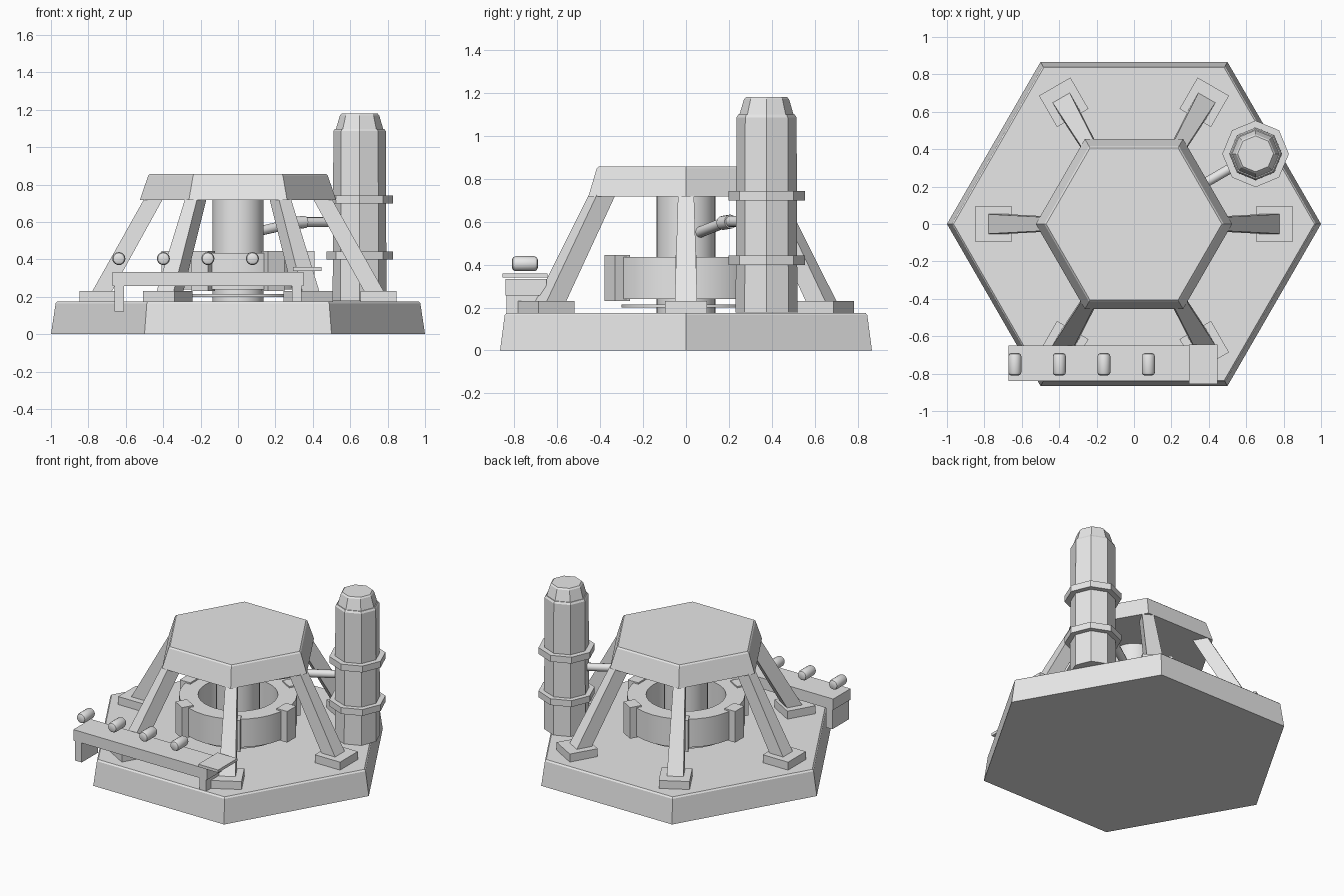
import bpy, bmesh, math
from mathutils import Vector, Matrix

if "Cube" in bpy.data.objects:
    bpy.data.objects.remove(bpy.data.objects["Cube"])

grey = bpy.data.materials.new("plain_grey")
grey.diffuse_color = (0.8, 0.8, 0.8, 1)
grey.use_nodes = True
grey.node_tree.nodes["Principled BSDF"].inputs["Base Color"].default_value = grey.diffuse_color


def finish(name, bm, smooth=False, bevel=0):
    bmesh.ops.recalc_face_normals(bm, faces=bm.faces)
    me = bpy.data.meshes.new(name)
    bm.to_mesh(me)
    bm.free()
    me.materials.append(grey)
    ob = bpy.data.objects.new(name, me)
    bpy.context.collection.objects.link(ob)
    if bevel:
        mod = ob.modifiers.new("soft_edge", 'BEVEL')
        mod.width, mod.segments = bevel, 1
    if smooth:
        bpy.ops.object.select_all(action='DESELECT')
        ob.select_set(True)
        bpy.context.view_layer.objects.active = ob
        bpy.ops.object.shade_smooth_by_angle(angle=math.radians(35))
    return ob


def lathe(name, sides, profile, matrix=Matrix(), smooth=False, closed=False, bevel=0):
    """Stack of regular polygons, capped at both ends or joined into a ring."""
    bm = bmesh.new()
    loops = [[bm.verts.new(matrix @ Vector((r * math.cos(2 * math.pi * i / sides),
                                            r * math.sin(2 * math.pi * i / sides), z)))
              for i in range(sides)] for r, z in profile]
    pairs = list(zip(loops, loops[1:]))
    if closed:
        pairs.append((loops[-1], loops[0]))
    else:
        bm.faces.new(loops[0])
        bm.faces.new(loops[-1])
    for a, b in pairs:
        for i in range(sides):
            j = (i + 1) % sides
            bm.faces.new((a[i], a[j], b[j], b[i]))
    return finish(name, bm, smooth, bevel)


def block(name, low, high, matrix=Matrix()):
    """Straight or tapered box: low and high are (x0, x1, y0, y1, z)."""
    bm = bmesh.new()
    a, b = [[bm.verts.new(matrix @ Vector(p)) for p in
             ((x0, y0, z), (x1, y0, z), (x1, y1, z), (x0, y1, z))]
            for x0, x1, y0, y1, z in (low, high)]
    bm.faces.new(a)
    bm.faces.new(b)
    for i in range(4):
        j = (i + 1) % 4
        bm.faces.new((a[i], a[j], b[j], b[i]))
    return finish(name, bm)


def box(name, x0, x1, y0, y1, z0, z1, matrix=Matrix()):
    return block(name, (x0, x1, y0, y1, z0), (x0, x1, y0, y1, z1), matrix)


def rod(name, start, end, radius):
    a, b = Vector(start), Vector(end)
    m = Matrix.Translation(a) @ (b - a).to_track_quat('Z', 'Y').to_matrix().to_4x4()
    return lathe(name, 12, [(radius, 0), (radius, (b - a).length)], m, True)


# Hexagonal base and roof
lathe("base", 6, [(1.0, 0), (0.975, 0.165), (0.965, 0.175)])
lathe("roof", 6, [(0.525, 0.717), (0.48, 0.848), (0.47, 0.857)])

# Six feet, struts and ring clamps
for k in range(6):
    turn = Matrix.Rotation(k * math.pi / 3, 4, 'Z')
    box(f"foot_{k}", 0.655, 0.848, -0.097, 0.097, 0.17, 0.23, turn)
    block(f"strut_{k}", (0.685, 0.79, -0.053, 0.053, 0.21),
          (0.395, 0.495, -0.037, 0.037, 0.735), turn)
    box(f"ring_clamp_{k}", 0.33, 0.41, -0.05, 0.05, 0.23, 0.445, turn)

# Central column, thin plate and ring
lathe("column", 32, [(0.137, 0.17), (0.137, 0.73)], smooth=True)
lathe("column_plate", 32, [(0.3, 0.2), (0.3, 0.215)], smooth=True)
lathe("ring", 32, [(0.25, 0.24), (0.37, 0.24), (0.37, 0.435), (0.25, 0.435)],
      smooth=True, closed=True)

# Tank with cap and two bands
place = Matrix.Translation((0.65, 0.375, 0))
lathe("tank", 8, [(0.144, 0.178), (0.14, 1.085), (0.132, 1.098)], place)
lathe("tank_cap", 8, [(0.127, 1.095), (0.105, 1.17), (0.096, 1.18)], place)
for i, z in enumerate((0.42, 0.72)):
    lathe(f"tank_band_{i}", 8, [(0.178, z - 0.022), (0.178, z + 0.022)], place)

# Bent pipe joining column to tank
d = Vector((math.cos(math.pi / 6), math.sin(math.pi / 6), 0))
up = Vector((0, 0, 1))
p0, p1, p2 = d * 0.1 + up * 0.545, d * 0.38 + up * 0.6, d * 0.65 + up * 0.6
rod("pipe_lower", p0, p1, 0.026)
rod("pipe_upper", p1, p2, 0.026)
rod("pipe_joint", p1 - d * 0.04 - up * 0.006, p1 + d * 0.035, 0.033)

# Bench with legs and overhanging plate
box("bench_top", -0.67, 0.35, -0.84, -0.65, 0.257, 0.333)
for i, x in enumerate((-0.66, 0.29)):
    box(f"bench_leg_{i}", x, x + 0.05, -0.835, -0.655, 0.12, 0.26)
box("bench_plate", 0.295, 0.447, -0.855, -0.645, 0.339, 0.358)

# Row of capsules over the bench
for i in range(4):
    m = Matrix.Translation((-0.637 + 0.238 * i, -0.75, 0.404)) @ Matrix.Rotation(math.pi / 2, 4, 'X')
    lathe(f"capsule_{i}", 16, [(0.02, -0.06), (0.03, -0.055), (0.035, -0.043),
                               (0.035, 0.043), (0.03, 0.055), (0.02, 0.06)], m, True)
